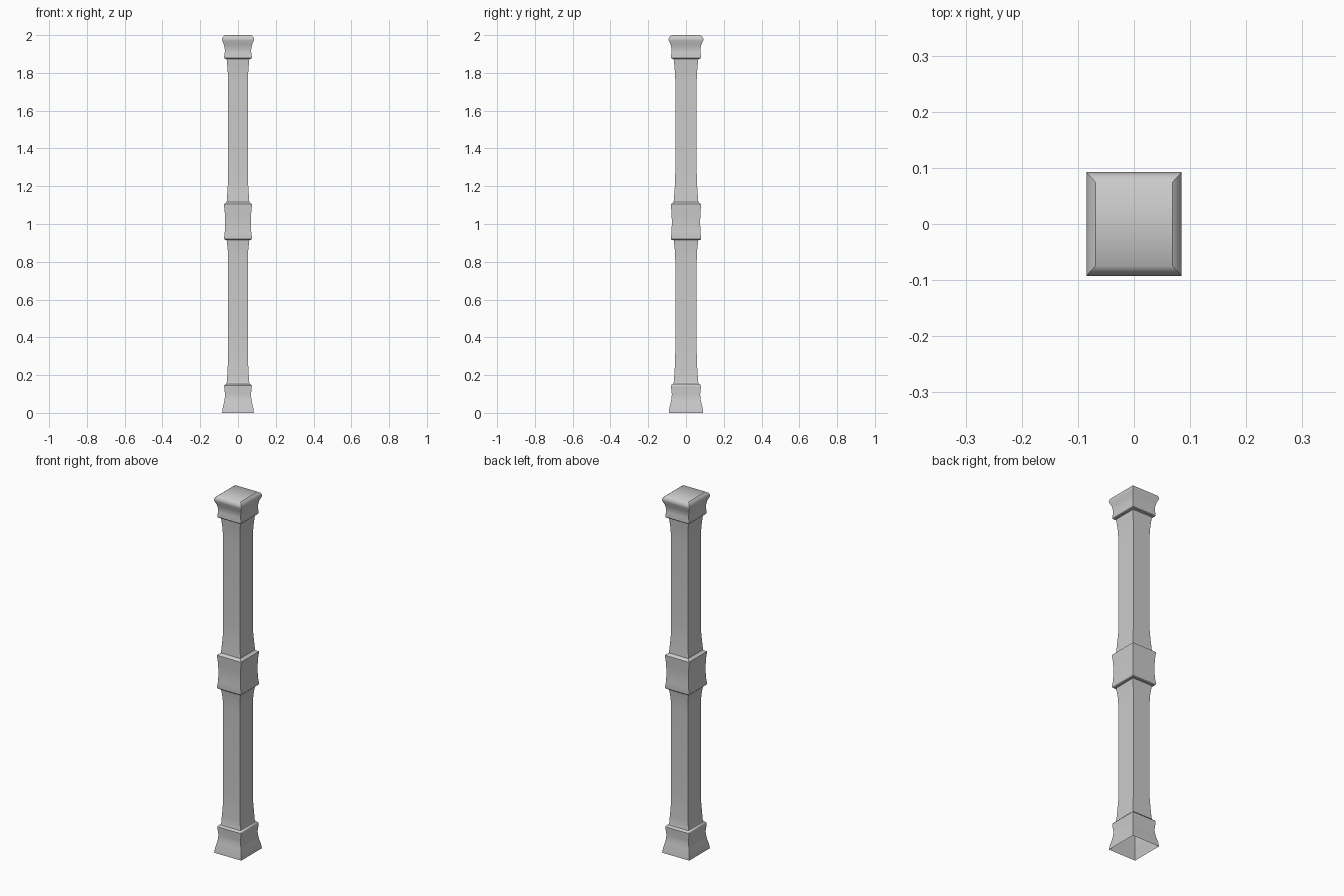
import bpy, bmesh, math

Y_RATIO = 1.087  # section is slightly deeper than wide

# (half width, height) up the post
base = [(0.084, 0), (0.081, 0.025), (0.074, 0.055), (0.070, 0.08), (0.069, 0.10),
        (0.073, 0.138), (0.073, 0.144), (0.069, 0.15), (0.062, 0.153)]
lower_shaft = [(0.059, 0.165), (0.057, 0.20), (0.053, 0.27), (0.052, 0.34), (0.052, 0.80),
               (0.054, 0.86), (0.060, 0.915)]
band = [(0.069, 0.916), (0.073, 0.92), (0.074, 0.927), (0.070, 0.96), (0.069, 1.01),
        (0.070, 1.06), (0.074, 1.10), (0.074, 1.105), (0.069, 1.108)]
upper_shaft = [(0.060, 1.116), (0.057, 1.16), (0.053, 1.22), (0.052, 1.29), (0.052, 1.76),
               (0.055, 1.82), (0.060, 1.873)]
capital = [(0.070, 1.876), (0.073, 1.88), (0.073, 1.887), (0.070, 1.91), (0.070, 1.925),
           (0.075, 1.95), (0.084, 1.972), (0.085, 1.98), (0.080, 1.992), (0.069, 2.0)]


def loft_square(name, profile):
    """Stack square rings along the profile; open underneath, capped on top."""
    bm = bmesh.new()
    rings = []
    for w, z in profile:
        d = w * Y_RATIO
        rings.append([bm.verts.new((sx * w, sy * d, z))
                      for sx, sy in ((-1, -1), (1, -1), (1, 1), (-1, 1))])
    for a, b in zip(rings, rings[1:]):
        for i in range(4):
            j = (i + 1) % 4
            bm.faces.new((a[i], a[j], b[j], b[i]))
    bm.faces.new(rings[-1])
    mesh = bpy.data.meshes.new(name)
    bm.to_mesh(mesh)
    bm.free()
    obj = bpy.data.objects.new(name, mesh)
    bpy.context.collection.objects.link(obj)
    bpy.context.view_layer.objects.active = obj
    obj.select_set(True)
    bpy.ops.object.shade_smooth_by_angle(angle=math.radians(35))
    obj.select_set(False)
    return obj


# One continuous square post with moulded base, band and capital
loft_square("square_post", base + lower_shaft + band + upper_shaft + capital)
